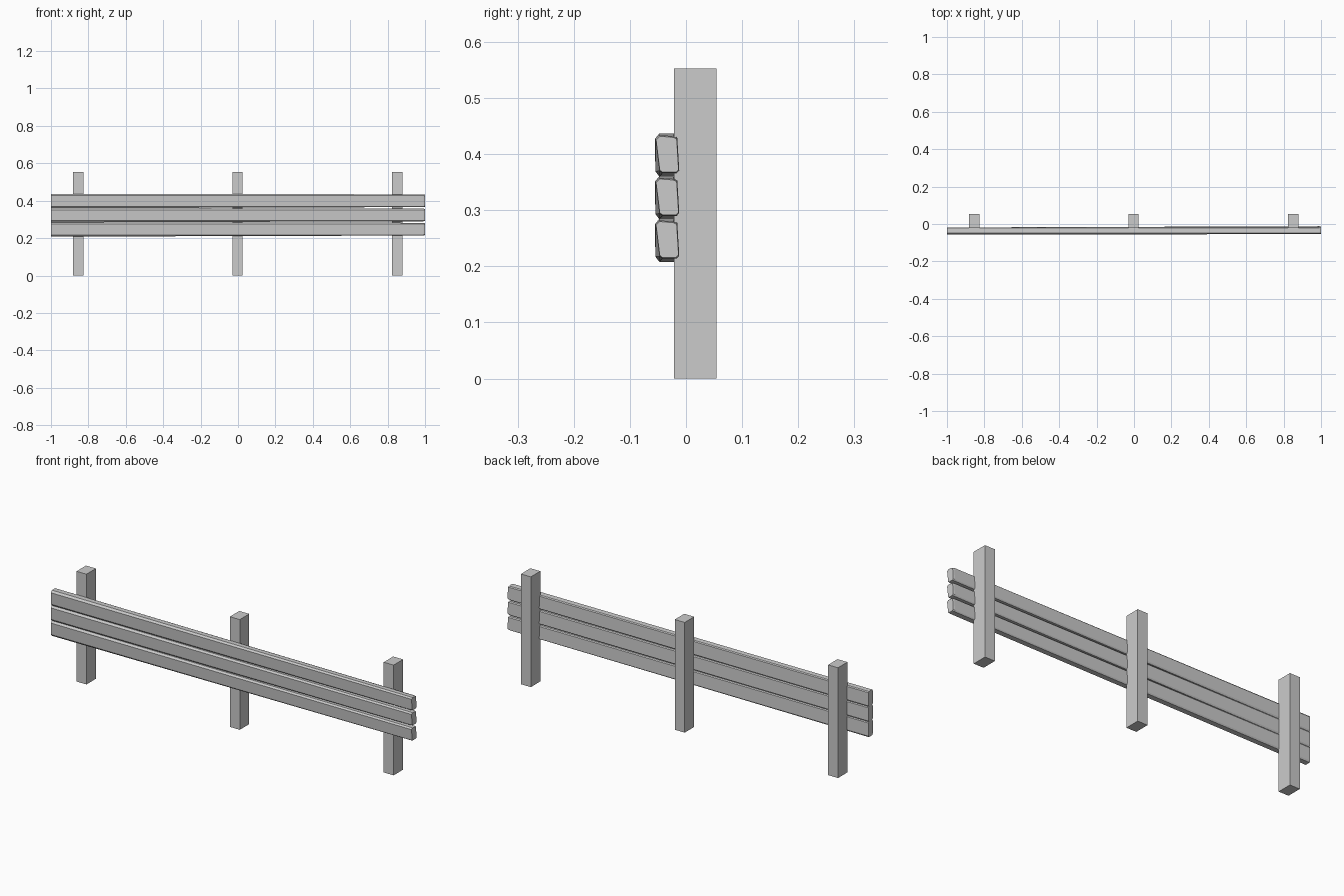
import bpy, bmesh

if "Cube" in bpy.data.objects:
    bpy.data.objects.remove(bpy.data.objects["Cube"])

def add_object(name, bm):
    bmesh.ops.recalc_face_normals(bm, faces=bm.faces)
    mesh = bpy.data.meshes.new(name)
    bm.to_mesh(mesh)
    bm.free()
    obj = bpy.data.objects.new(name, mesh)
    bpy.context.collection.objects.link(obj)
    return obj

def box(name, x, y0, y1, width, height):
    bm = bmesh.new()
    bmesh.ops.create_cube(bm, size=1)
    for v in bm.verts:
        v.co = (x + v.co.x * width, (y0 + y1) / 2 + v.co.y * (y1 - y0),
                (v.co.z + 0.5) * height)
    return add_object(name, bm)

def loft(name, rings):
    bm = bmesh.new()
    loops = [[bm.verts.new(p) for p in ring] for ring in rings]
    for a, b in zip(loops, loops[1:]):
        for i in range(len(a)):
            j = (i + 1) % len(a)
            bm.faces.new((a[i], a[j], b[j], b[i]))
    bm.faces.new(loops[0])
    bm.faces.new(loops[-1][::-1])
    return add_object(name, bm)

# Upright square posts
for label, x in (("left", -0.854), ("middle", -0.003), ("right", 0.851)):
    box(label + "_post", x, -0.021, 0.054, 0.055, 0.553)

# Chamfered planks, hewn slightly narrower and twisted toward the right end
LEFT = [(-.021, .029), (-.013, .039), (.013, .039), (.016, .034),
        (.016, -.030), (.013, -.038), (-.013, -.038), (-.020, -.029)]
RIGHT = [(-.020, .029), (-.013, .036), (.012, .034), (.019, .031),
         (.0225, -.027), (.018, -.032), (-.008, -.032), (-.013, -.028)]

def ring(profile, x, z, scale=1.0):
    return [(x, -0.0345 + py * scale, z + pz * scale) for py, pz in profile]

for label, z in (("bottom", 0.246), ("middle", 0.322), ("top", 0.398)):
    loft(label + "_plank", [ring(LEFT, -1.0, z), ring(RIGHT, 0.991, z),
                            ring(RIGHT, 1.0, z, 0.94)])
